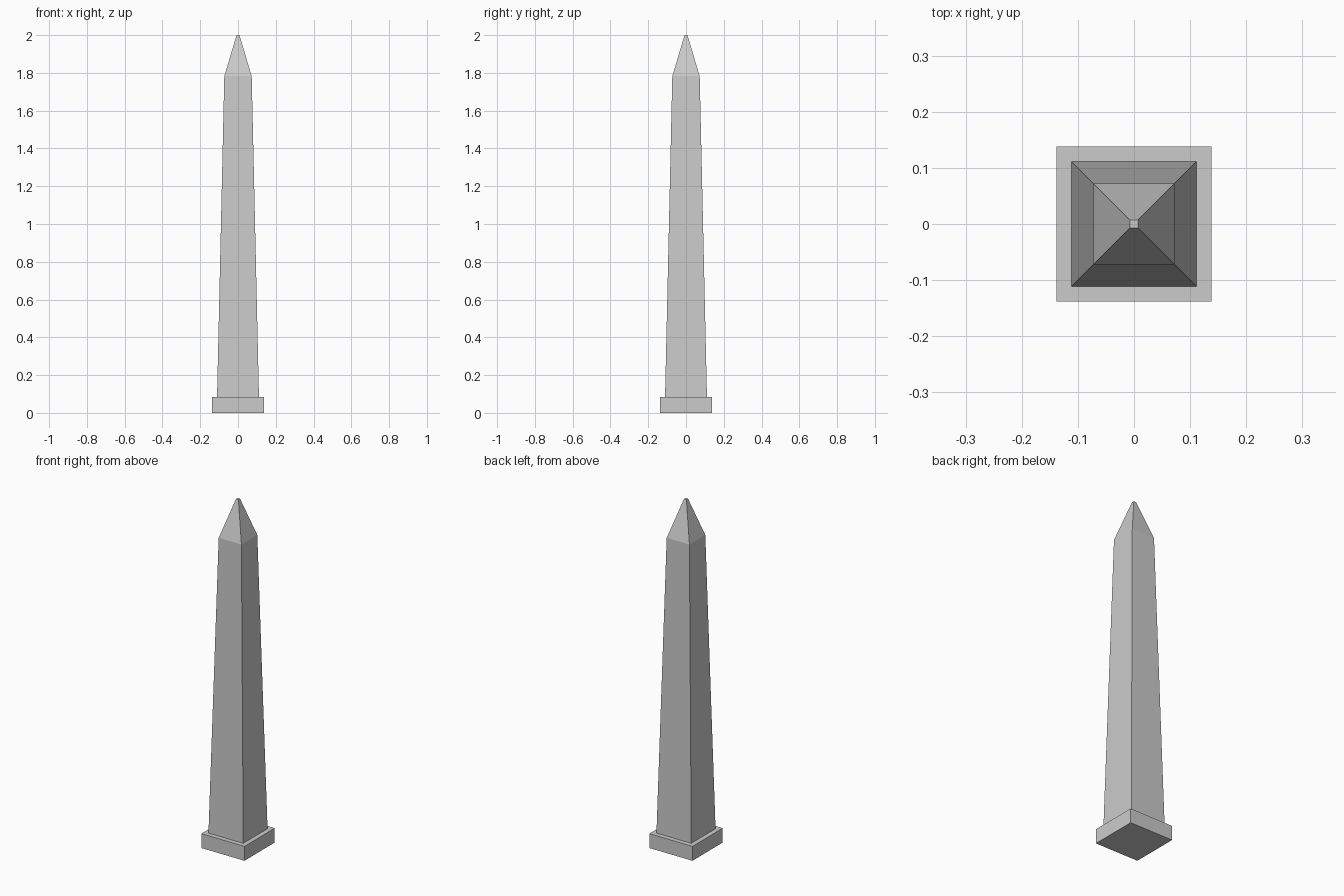
import bpy
import bmesh

if "Cube" in bpy.data.objects:
    bpy.data.objects.remove(bpy.data.objects["Cube"])


def square_stack(name, levels):
    """Loft square sections given as (half_width, z), capped at both ends."""
    bm = bmesh.new()
    rings = []
    for h, z in levels:
        rings.append([bm.verts.new((sx * h, sy * h, z))
                      for sx, sy in ((-1, -1), (1, -1), (1, 1), (-1, 1))])
    for low, high in zip(rings, rings[1:]):
        for i in range(4):
            j = (i + 1) % 4
            bm.faces.new((low[i], low[j], high[j], high[i]))
    bm.faces.new(rings[0][::-1])
    bm.faces.new(rings[-1])
    mesh = bpy.data.meshes.new(name)
    bm.to_mesh(mesh)
    bm.free()
    obj = bpy.data.objects.new(name, mesh)
    bpy.context.collection.objects.link(obj)
    return obj


# Square plinth
square_stack("plinth", [(0.138, 0.0), (0.138, 0.083)])

# Tapered shaft with blunt pyramid cap
square_stack("obelisk_shaft", [(0.111, 0.083), (0.0725, 1.783), (0.0075, 2.0)])
